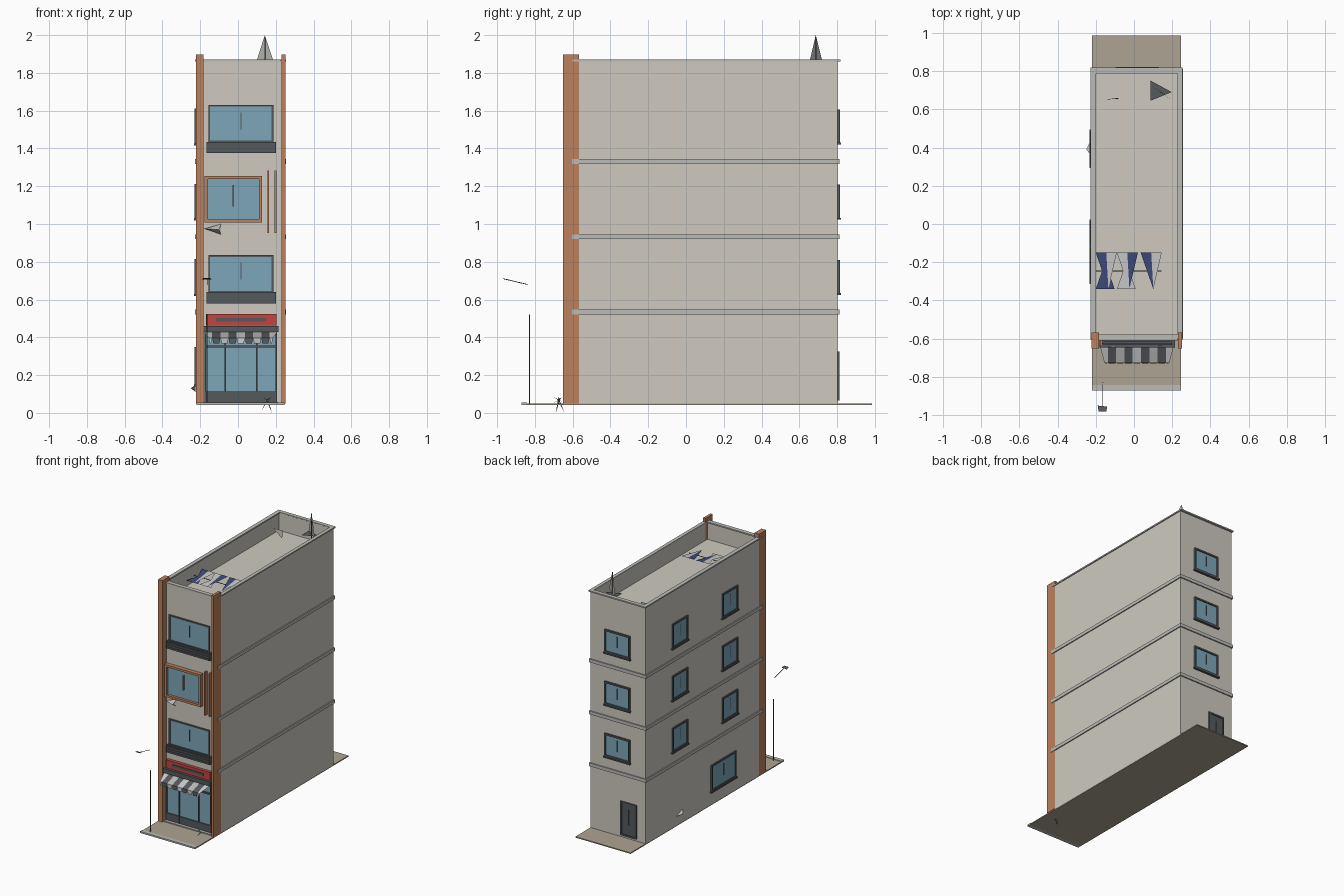
import bpy, bmesh, math
from mathutils import Vector

if "Cube" in bpy.data.objects:
    bpy.data.objects.remove(bpy.data.objects["Cube"])


def mat(name, r, g, b):
    m = bpy.data.materials.new(name)
    m.diffuse_color = (r, g, b, 1)
    m.use_nodes = True
    m.node_tree.nodes["Principled BSDF"].inputs["Base Color"].default_value = m.diffuse_color
    return m


WALL = mat("plaster", .62, .59, .53)
TRIM = mat("stone_trim", .5, .5, .48)
BRICK = mat("terracotta", .5, .22, .11)
GLASS = mat("glass", .2, .38, .48)
DARK = mat("dark_metal", .09, .1, .11)
RED = mat("sign_red", .55, .06, .05)
PAVE = mat("paving", .42, .37, .29)
BLUE = mat("panel_blue", .05, .07, .2)
LIGHT = mat("pale_grey", .6, .61, .62)
GREEN = mat("leaf_green", .12, .25, .06)


def finish(name, bm, m):
    me = bpy.data.meshes.new(name)
    bm.to_mesh(me)
    bm.free()
    me.materials.append(m)
    ob = bpy.data.objects.new(name, me)
    bpy.context.collection.objects.link(ob)
    return ob


def box(name, x, y, z, m):
    bm = bmesh.new()
    bmesh.ops.create_cube(bm, size=1)
    for v in bm.verts:
        v.co = [a[0] + (c + .5) * (a[1] - a[0]) for a, c in zip((x, y, z), v.co)]
    return finish(name, bm, m)


def sheet(name, pts, m):
    bm = bmesh.new()
    bm.faces.new([bm.verts.new(p) for p in pts])
    return finish(name, bm, m)


def rod(name, a, b, r, m, sides=6):
    a, b = Vector(a), Vector(b)
    d = b - a
    bm = bmesh.new()
    bmesh.ops.create_cone(bm, cap_ends=True, segments=sides, radius1=r, radius2=r, depth=d.length)
    ob = finish(name, bm, m)
    ob.location = (a + b) / 2
    ob.rotation_euler = d.to_track_quat('Z', 'Y').to_euler()
    return ob


# window on any wall: u along the wall, out = outward direction
def window(name, wall, u, z, frame=DARK, t=.012, depth=.01, sill=True, fill=GLASS, bar=True):
    def place(part, uu, zz, d0, d1, m):
        axis, pos, s = wall
        n = tuple(sorted((pos + s * d0, pos + s * d1)))
        x, y = (n, uu) if axis == 'x' else (uu, n)
        box(f"{name}_{part}", x, y, zz, m)
    (a, b), (c, d) = u, z
    place("pane", (a + t, b - t), (c + t, d - t), -.01, depth * .4, fill)
    place("left_jamb", (a, a + t), z, -.01, depth, frame)
    place("right_jamb", (b - t, b), z, -.01, depth, frame)
    place("head", (a + t, b - t), (d - t, d), -.01, depth, frame)
    place("foot", (a + t, b - t), (c, c + t), -.01, depth, frame)
    if bar:
        mid, h = (a + b) / 2, d - c
        place("handle", (mid - .003, mid + .003), (c + h * .35, d - h * .2), 0, depth * .8, frame)
    if sill:
        place("sill", (a - .008, b + .008), (c - .01, c), -.01, depth * 1.4, frame)


X0, X1, Y0, Y1 = -.22, .247, -.605, .803
FRONT, BACK, LEFT = ('y', Y0, -1), ('y', Y1, 1), ('x', X0, -1)

# ground slab and curb
box("ground_slab", (X0, X1), (-.842, .985), (.042, .05), PAVE)
box("curb", (X0, X1), (-.872, -.842), (.042, .054), TRIM)

# main block with sunken roof inside the parapet
body = box("building_body", (X0, X1), (Y0, Y1), (.05, 1.862), WALL)
bm = bmesh.new()
bm.from_mesh(body.data)
bm.normal_update()
top = max(bm.faces, key=lambda f: f.calc_center_median().z)
bmesh.ops.inset_region(bm, faces=[top], thickness=.022)
ext = bmesh.ops.extrude_discrete_faces(bm, faces=[top])
bmesh.ops.translate(bm, verts=ext["faces"][0].verts, vec=(0, 0, -.132))
bm.to_mesh(body.data)
bm.free()

# parapet coping
for i, (x, y) in enumerate([((-.228, -.198), (-.6, .818)), ((.227, .254), (-.6, .818)),
                            ((-.198, .227), (-.61, -.578)), ((-.198, .227), (.788, .818))]):
    box(f"coping_{i}", x, y, (1.86, 1.87), TRIM)

# floor bands, side and rear windows
for i in range(3):
    dz = i * .398
    box(f"floor_band_{i}", (-.228, .255), (-.604, .812), (.522 + dz, .547 + dz), TRIM)
    window(f"rear_window_{i}", BACK, (-.09, .122), (.635 + dz, .81 + dz), depth=.013)
    for j, y in enumerate((.3, -.305)):
        window(f"side_window_{i}_{j}", LEFT, (y, y + .185), (.63 + dz, .815 + dz))
window("side_shop_window", LEFT, (-.285, .015), (.15, .35))
window("back_door", BACK, (-.145, -.01), (.065, .325), fill=DARK, sill=False)

# corner pilasters
box("left_pilaster", (-.222, -.183), (-.652, -.567), (.05, 1.898), BRICK)
box("right_pilaster", (.23, .251), (-.652, -.567), (.05, 1.898), BRICK)

# front windows with slatted planters
for i, z in enumerate((.635, 1.431)):
    window(f"front_window_{i}", FRONT, (-.157, .188), (z, z + .2), t=.01, sill=False)
    box(f"planter_{i}", (-.167, .2), (-.628, Y0), (z - .055, z + .004), DARK)
    for j in range(3):
        box(f"planter_slat_{i}_{j}", (-.165, .198), (-.634, -.628),
            (z - .047 + j * .017, z - .038 + j * .017), DARK)

# projecting framed window and fins
window("framed_window", FRONT, (-.177, .127), (1.007, 1.255), frame=BRICK, t=.017, depth=.032, sill=False)
for i, x in enumerate((.16, .198)):
    box(f"facade_fin_{i}", (x - .005, x + .005), (-.632, Y0), (.952, 1.282), BRICK)

# shopfront
box("shop_glass", (-.17, .203), (-.61, Y0), (.11, .425), GLASS)
box("shop_base", (-.175, .205), (-.618, Y0), (.055, .112), DARK)
box("shop_rail", (-.175, .205), (-.618, Y0), (.345, .358), DARK)
box("shop_step", (-.18, .213), (-.64, Y0), (.05, .058), TRIM)
for i, x in enumerate((-.173, -.068, .098, .203)):
    box(f"shop_mullion_{i}", (x - .004, x + .004), (-.62, Y0), (.055, .425), DARK)

# sign and canopy
box("sign_board", (-.17, .204), (-.63, Y0), (.463, .524), RED)
box("sign_bar", (-.117, .147), (-.635, -.63), (.485, .503), DARK)
box("canopy", (-.187, .215), (-.645, Y0), (.427, .46), DARK)

# striped awning with drop valance
N = 9
for i in range(N):
    xa, xb = -.18 + .39 * i / N, -.18 + .39 * (i + 1) / N
    fa, fb = xa + (.025 if i == 0 else 0), xb - (.025 if i == N - 1 else 0)
    m = (TRIM, DARK)[i % 2] if i % 4 else LIGHT
    sheet(f"awning_stripe_{i}", [(xa, -.63, .43), (xb, -.63, .43), (fb, -.727, .397), (fa, -.727, .397)], m)
    sheet(f"awning_valance_{i}", [(fa, -.727, .397), (fb, -.727, .397), (fb - .006, -.729, .368),
                                  (fa + .006, -.729, .368)], m)

# small wedge-shaped units on front and left walls
for name, apex, pts in [
    ("front_wall_unit", (-.177, -.625, .975), [(-.09, -.61, 1.0), (-.09, -.61, .945), (-.1, -.65, .97)]),
    ("side_wall_unit", (-.224, .44, .12), [(-.224, .36, .15), (-.224, .37, .11), (-.25, .39, .13)])]:
    for k in range(3):
        sheet(f"{name}_{k}", [apex, pts[k], pts[(k + 1) % 3]], TRIM)

# rooftop solar panels as faceted sheets on a rail
for i, x in enumerate((-.2, -.09, .035)):
    w, z = .11, 1.785
    a, b = (BLUE, LIGHT) if i != 1 else (LIGHT, BLUE)
    sheet(f"solar_panel_a_{i}", [(x, -.15, z + .008), (x + w / 2, -.15, z + .008), (x + w * .6, -.34, z - .008)], a)
    sheet(f"solar_panel_b_{i}", [(x + w / 2, -.15, z + .008), (x + w, -.15, z + .008), (x + w * .6, -.34, z - .008)], b)
    if i < 2:
        sheet(f"solar_panel_c_{i}", [(x + w * .45, -.2, z), (x + w * .9, -.34, z - .008), (x, -.34, z - .008)], a)
rod("solar_rail", (-.2, -.245, 1.78), (.145, -.245, 1.78), .003, DARK)

# roof mast: triangular platform with upright fin
base = [(.087, .75, 1.825), (.087, .645, 1.825), (.197, .69, 1.825)]
sheet("mast_platform", base, DARK)
sheet("mast_fin", [(.198, .647, 1.83), (.088, .73, 1.83), (.142, .687, 2.0)], TRIM)
rod("mast_pole", (.142, .687, 1.73), (.142, .687, 1.99), .003, DARK)
sheet("roof_vent", [(-.16, .65, 1.81), (-.08, .66, 1.81), (-.085, .655, 1.75)], TRIM)

# street lamp
rod("lamp_post", (-.163, -.828, .05), (-.163, -.828, .52), .003, DARK)
rod("lamp_arm", (-.163, -.84, .68), (-.163, -.965, .71), .002, DARK)
sheet("lamp_head", [(-.19, -.95, .707), (-.14, -.955, .707), (-.145, -.98, .713), (-.185, -.98, .713)], DARK)

# plant by the entrance
for k in range(7):
    t = k * math.tau / 7
    c, s = math.cos(t), math.sin(t)
    tip_z = (.085, .0, .05)[k % 3]
    sheet(f"plant_leaf_{k}", [(.155 - s * .006, -.673 + c * .006, .068), (.155 + s * .006, -.673 - c * .006, .068),
                              (.155 + c * .04, -.673 + s * .038, tip_z)], GREEN)
